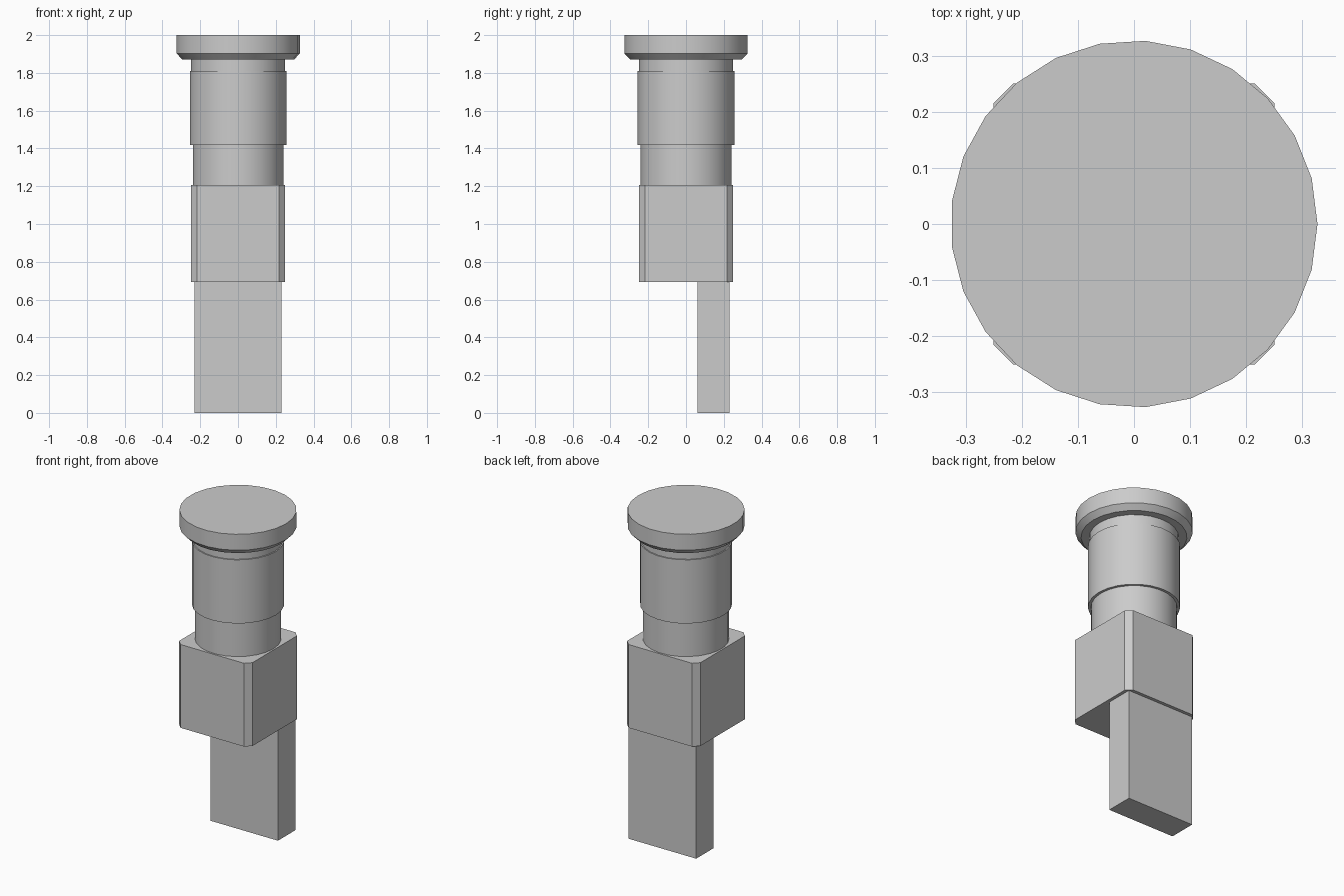
import bpy
import bmesh
from math import cos, sin, pi, radians

cube = bpy.data.objects.get("Cube")
if cube:
    bpy.data.objects.remove(cube, do_unlink=True)

SIDES = 25
GREY = (0.6, 0.6, 0.6, 1)

grey = bpy.data.materials.new("plain grey")
grey.use_nodes = True
grey.diffuse_color = GREY
grey.node_tree.nodes["Principled BSDF"].inputs["Base Color"].default_value = GREY


def add_object(name, bm):
    bmesh.ops.recalc_face_normals(bm, faces=bm.faces)
    mesh = bpy.data.meshes.new(name)
    bm.to_mesh(mesh)
    bm.free()
    mesh.materials.append(grey)
    obj = bpy.data.objects.new(name, mesh)
    bpy.context.collection.objects.link(obj)
    return obj


def activate(obj):
    bpy.ops.object.select_all(action='DESELECT')
    obj.select_set(True)
    bpy.context.view_layer.objects.active = obj


def turned(name, profile):
    """Closed round part from (radius, height) pairs, bottom to top."""
    bm = bmesh.new()
    rings = [[bm.verts.new((r * cos(2 * pi * i / SIDES), r * sin(2 * pi * i / SIDES), z))
              for i in range(SIDES)] for r, z in profile]
    for low, high in zip(rings, rings[1:]):
        for i in range(SIDES):
            j = (i + 1) % SIDES
            bm.faces.new((low[i], low[j], high[j], high[i]))
    bm.faces.new(rings[0])
    bm.faces.new(rings[-1])
    obj = add_object(name, bm)
    activate(obj)
    bpy.ops.object.shade_smooth_by_angle(angle=radians(25))
    return obj


def box(name, low, high, chamfer=0):
    """Box between two corners, with optional chamfers on its upright edges."""
    bm = bmesh.new()
    bmesh.ops.create_cube(bm, size=1)
    for v in bm.verts:
        v.co = [high[k] if v.co[k] > 0 else low[k] for k in range(3)]
    if chamfer:
        upright = [e for e in bm.edges if abs(e.verts[0].co.z - e.verts[1].co.z) > 0.01]
        bmesh.ops.bevel(bm, geom=upright, offset=chamfer, segments=1, affect='EDGES')
    return add_object(name, bm)


# Round knob and stepped barrel
turned("cap", [(0.296, 1.87), (0.327, 1.902), (0.327, 2.0)])
turned("neck", [(0.25, 1.81), (0.25, 1.87)])
turned("upper_barrel", [(0.257, 1.418), (0.257, 1.81)])
turned("lower_barrel", [(0.241, 1.207), (0.241, 1.418)])

# Chamfered body and rear blade
body = box("body", (-0.25, -0.25, 0.694), (0.25, 0.25, 1.207), 0.034)
box("blade", (-0.23, 0.06, 0), (0.23, 0.23, 0.694))

# Three blind holes in the front of the body
for x, z in ((-0.173, 1.16), (0.173, 1.16), (0, 0.753)):
    bm = bmesh.new()
    bmesh.ops.create_cone(bm, cap_ends=True, segments=20, radius1=0.022,
                          radius2=0.022, depth=0.08)
    for v in bm.verts:
        v.co = (v.co.x + x, v.co.z - 0.25, v.co.y + z)
    cutter = add_object("hole_cutter", bm)
    cutter.hide_render = True
    activate(body)
    cut = body.modifiers.new("hole", 'BOOLEAN')
    cut.operation = 'DIFFERENCE'
    cut.solver = 'EXACT'
    cut.object = cutter
    bpy.ops.object.modifier_apply(modifier=cut.name)
    bpy.data.objects.remove(cutter, do_unlink=True)
